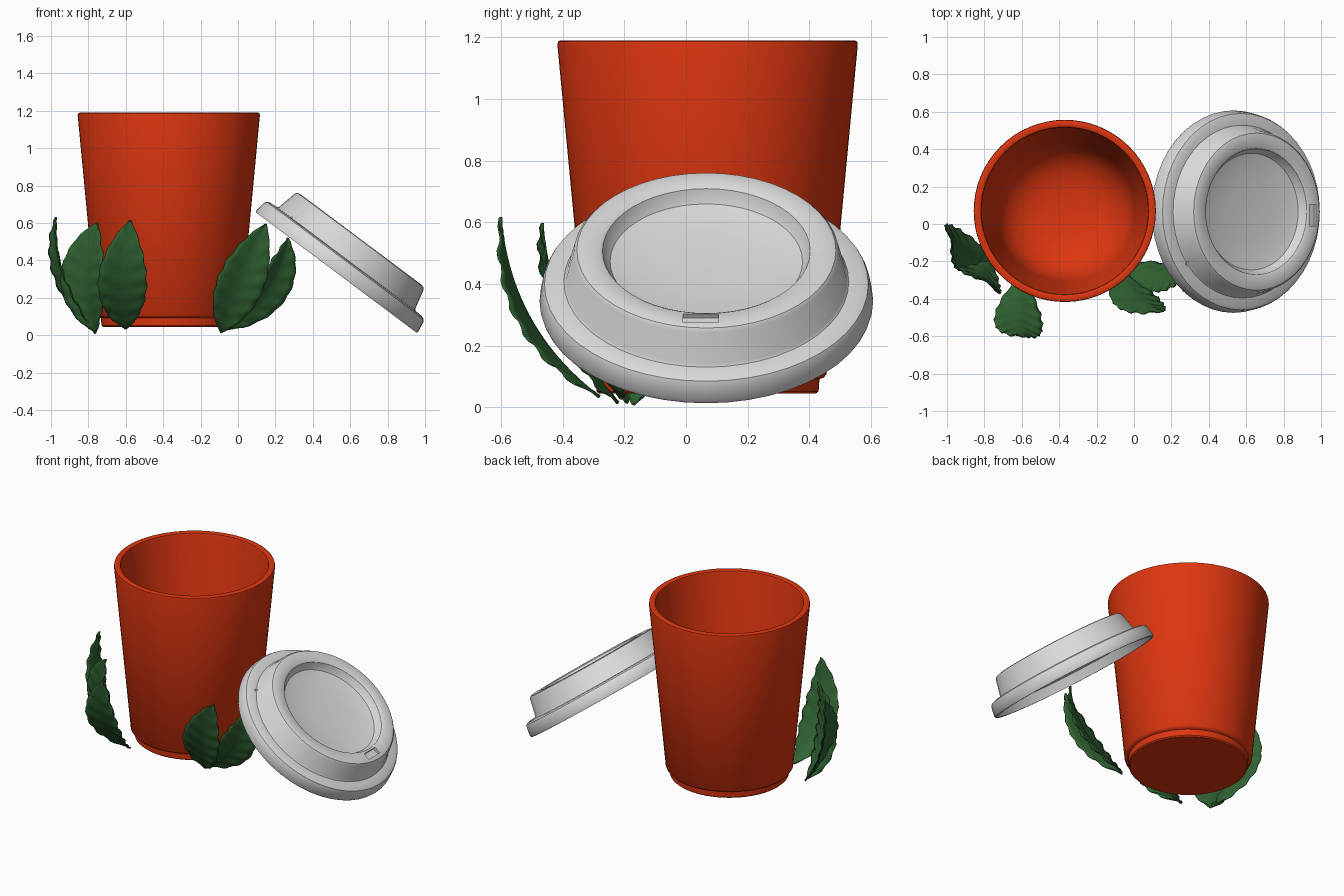
import bpy, bmesh, math
from mathutils import Vector

if "Cube" in bpy.data.objects:
    bpy.data.objects.remove(bpy.data.objects["Cube"])


def material(name, rgb):
    m = bpy.data.materials.new(name)
    m.diffuse_color = (*rgb, 1)
    m.use_nodes = True
    m.node_tree.nodes["Principled BSDF"].inputs["Base Color"].default_value = m.diffuse_color
    return m


ORANGE = material("orange_red", (0.73, 0.037, 0.005))
GREY = material("light_grey", (0.70, 0.70, 0.70))
GREEN = material("leaf_green", (0.030, 0.125, 0.032))


def add_object(name, bm, mat):
    bmesh.ops.recalc_face_normals(bm, faces=bm.faces[:])
    me = bpy.data.meshes.new(name)
    bm.to_mesh(me)
    bm.free()
    me.materials.append(mat)
    ob = bpy.data.objects.new(name, me)
    bpy.context.collection.objects.link(ob)
    return ob


def select(ob):
    bpy.ops.object.select_all(action='DESELECT')
    ob.select_set(True)
    bpy.context.view_layer.objects.active = ob


def smooth(ob, angle):
    select(ob)
    bpy.ops.object.shade_smooth_by_angle(angle=math.radians(angle))


def lathe(name, profile, steps, mat):
    """Spin a profile that starts and ends on the axis into a closed solid."""
    bm = bmesh.new()
    vs = [bm.verts.new((r, 0, z)) for r, z in profile]
    es = [bm.edges.new(p) for p in zip(vs, vs[1:])]
    bmesh.ops.spin(bm, geom=vs + es, cent=(0, 0, 0), axis=(0, 0, 1),
                   angle=2 * math.pi, steps=steps)
    bmesh.ops.remove_doubles(bm, verts=bm.verts[:], dist=1e-5)
    return add_object(name, bm, mat)


def cut(ob, location, size):
    """Cut a box-shaped opening into an object."""
    bm = bmesh.new()
    bmesh.ops.create_cube(bm, size=1)
    bmesh.ops.scale(bm, vec=size, verts=bm.verts[:])
    bmesh.ops.translate(bm, vec=location, verts=bm.verts[:])
    cutter = add_object("cutter", bm, GREY)
    cutter.hide_render = True
    mod = ob.modifiers.new("cut", 'BOOLEAN')
    mod.operation, mod.solver, mod.object = 'DIFFERENCE', 'EXACT', cutter
    select(ob)
    bpy.ops.object.modifier_apply(modifier=mod.name)
    bpy.data.objects.remove(cutter)


# Cup: tapered wall, stepped foot, rounded lip and rounded inside floor
cup = lathe("cup", [
    (0, 0.045), (0.352, 0.045), (0.36, 0.052), (0.363, 0.092), (0.376, 0.096),
    (0.386, 0.108), (0.487, 1.175), (0.485, 1.186), (0.477, 1.19),
    (0.457, 1.19), (0.449, 1.186), (0.445, 1.172), (0.372, 0.36),
    (0.35, 0.27), (0.30, 0.19), (0.22, 0.14), (0.12, 0.115), (0, 0.11)],
    64, ORANGE)
cup.location = (-0.37, 0.07, 0)
smooth(cup, 40)

# Lid: hollow shell with rolled rim, raised body and dished centre
lid = lathe("lid", [
    (0, 0.15), (0.15, 0.153), (0.27, 0.162), (0.312, 0.172), (0.326, 0.19),
    (0.337, 0.215), (0.347, 0.221), (0.405, 0.221), (0.420, 0.217),
    (0.430, 0.205), (0.455, 0.098), (0.462, 0.090), (0.505, 0.088),
    (0.525, 0.080), (0.532, 0.066), (0.541, 0.012), (0.537, 0.0),
    (0.525, 0.0), (0.512, 0.060), (0.440, 0.068), (0.410, 0.185),
    (0.355, 0.188), (0.320, 0.145), (0, 0.125)], 48, GREY)
cut(lid, (0.372, -0.018, 0.222), (0.045, 0.115, 0.036))    # sip opening
cut(lid, (-0.372, -0.277, 0.095), (0.014, 0.014, 0.03))    # air hole
lid.rotation_euler = (0, math.radians(36.8), 0)
lid.location = (0.525, 0.066, 0.335)
smooth(lid, 35)


def leaf(name, base, bend, tip, across, width):
    """Curved blade with rippled sides and a folded midrib."""
    p0, p1, p2 = Vector(base), Vector(bend), Vector(tip)
    p1 = 2 * p1 - (p0 + p2) / 2            # make the curve pass the bend point
    rows, cols = 28, 8
    bm = bmesh.new()
    grid = []
    for i in range(rows + 1):
        t = i / rows
        mid = p0 * (1 - t) ** 2 + p1 * 2 * t * (1 - t) + p2 * t * t
        along = ((p1 - p0) * (1 - t) + (p2 - p1) * t).normalized()
        side = Vector(across)
        side = (side - along * side.dot(along)).normalized()
        normal = along.cross(side)
        half = width / 2 * max(0.02, math.sin(math.pi * t ** 0.93) ** 0.8)
        half *= 1 + 0.035 * math.sin(t * 44)
        row = []
        for j in range(cols + 1):
            u = 2 * j / cols - 1
            lift = half * 0.22 * abs(u) + 0.007 * abs(u) * math.sin(t * 44 - 4 * abs(u))
            row.append(bm.verts.new(mid + side * half * u - normal * lift
                                    + along * 0.03 * abs(u) * half / width))
        grid.append(row)
    for a, b in zip(grid, grid[1:]):
        for j in range(cols):
            bm.faces.new((a[j], a[j + 1], b[j + 1], b[j]))
    ob = add_object(name, bm, GREEN)
    mod = ob.modifiers.new("thickness", 'SOLIDIFY')
    mod.thickness, mod.offset = 0.005, 0
    smooth(ob, 50)


# Leaves around the foot of the cup
leaf("leaf_far_left", (-0.76, -0.17, 0.01), (-0.935, -0.12, 0.33),
     (-0.972, -0.07, 0.63), (0.22, -0.97, 0), 0.25)
leaf("leaf_left", (-0.76, -0.19, 0.015), (-0.815, -0.27, 0.30),
     (-0.75, -0.32, 0.60), (0.85, -0.5, 0), 0.27)
leaf("leaf_front_left", (-0.60, -0.28, 0.035), (-0.615, -0.505, 0.29),
     (-0.575, -0.60, 0.615), (0.98, -0.12, 0), 0.26)
leaf("leaf_front_right", (-0.09, -0.22, 0.015), (0.015, -0.39, 0.29),
     (0.15, -0.465, 0.595), (0.92, 0.15, -0.35), 0.25)
leaf("leaf_right", (-0.07, -0.21, 0.03), (0.165, -0.27, 0.25),
     (0.265, -0.28, 0.52), (0.65, 0.6, -0.4), 0.23)
